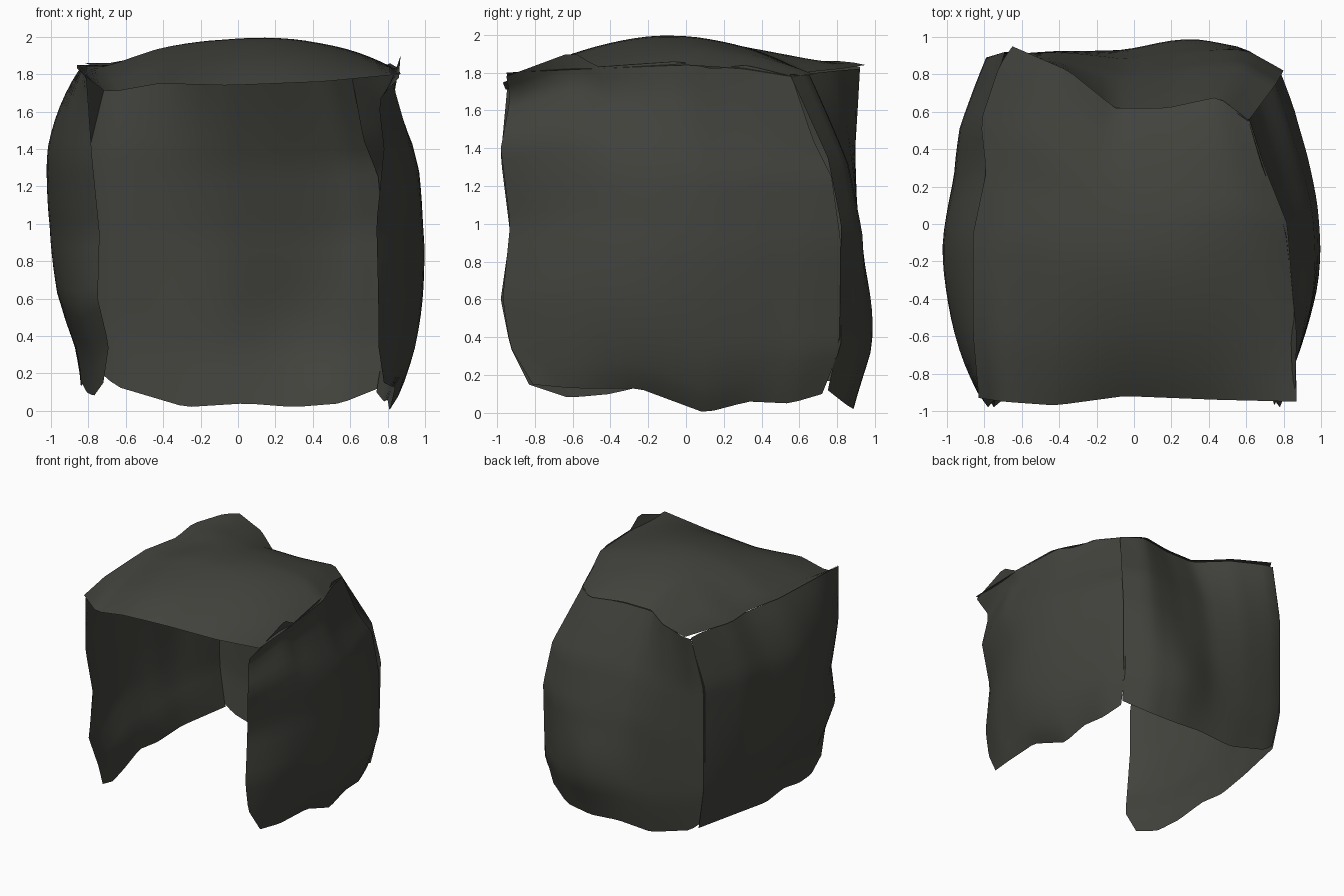
import bpy
import math
from mathutils import Vector

N = 24  # grid divisions per panel side

stone = bpy.data.materials.new("dark_olive_grey")
stone.diffuse_color = (0.055, 0.055, 0.047, 1)


def resample(points):
    """N + 1 evenly spaced points along a polyline."""
    pts = [Vector(p) for p in points]
    lengths = [(b - a).length for a, b in zip(pts, pts[1:])]
    total, out = sum(lengths), []
    for i in range(N + 1):
        d, k = total * i / N, 0
        while k < len(lengths) - 1 and d > lengths[k]:
            d -= lengths[k]
            k += 1
        out.append(pts[k].lerp(pts[k + 1], min(1, d / lengths[k])))
    return out


def swell(t, skew, power):
    """0 at both ends, 1 at the peak; skew below 1 moves the peak to the start."""
    return 1 - abs(2 * t ** skew - 1) ** power


def panel(name, start, end, low, high, bulge, u_shape, v_shape, lump=(0.5, 0.5, 0)):
    """Thin sheet stretched between four ragged edges, swollen outwards.
    low / high run from start to end; start / end run from low to high.
    lump = (u, v, extra share of the bulge)."""
    a, b, c, d = (resample(e) for e in (low, high, start, end))
    push, verts = Vector(bulge), []
    for j in range(N + 1):
        v = j / N
        for i in range(N + 1):
            u = i / N
            p = a[i] * (1 - v) + b[i] * v + c[j] * (1 - u) + d[j] * u
            p -= (a[0] * (1 - u) + a[N] * u) * (1 - v) + (b[0] * (1 - u) + b[N] * u) * v
            near = math.exp(-((u - lump[0]) ** 2 + (v - lump[1]) ** 2) / 0.03)
            verts.append(p + push * (swell(u, *u_shape) * swell(v, *v_shape) + lump[2] * near))
    w = N + 1
    faces = [(j * w + i, j * w + i + 1, (j + 1) * w + i + 1, (j + 1) * w + i)
             for j in range(N) for i in range(N)]
    mesh = bpy.data.meshes.new(name)
    mesh.from_pydata(verts, [], faces)
    # make the normals face the swollen side
    if sum((p.normal for p in mesh.polygons), Vector()).dot(push) < 0:
        mesh.flip_normals()
    mesh.materials.append(stone)
    for p in mesh.polygons:
        p.use_smooth = True
    bpy.context.collection.objects.link(bpy.data.objects.new(name, mesh))


# roof: left and right edges run front to back
panel("roof",
      start=[(-.83, -.93, 1.8), (-.86, -.6, 1.83), (-.86, -.05, 1.85), (-.79, .28, 1.85),
             (-.82, .55, 1.86), (-.72, .85, 1.86), (-.65, .95, 1.84)],
      end=[(.87, -.95, 1.8), (.86, -.5, 1.82), (.82, 0, 1.84), (.7, .3, 1.82), (.62, .55, 1.78)],
      low=[(-.83, -.93, 1.8), (-.7, -.95, 1.7), (-.42, -.97, 1.75), (-.05, -.92, 1.74),
           (.45, -.94, 1.76), (.87, -.95, 1.8)],
      high=[(-.65, .95, 1.84), (-.35, .82, 1.82), (-.1, .62, 1.8), (.17, .62, 1.8),
            (.45, .68, 1.79), (.62, .55, 1.78)],
      bulge=(.02, 0, .185), u_shape=(1.15, 2), v_shape=(.95, 1.8))

# left wall: front and back edges run bottom to top
panel("left_wall",
      start=[(-.72, -.83, .15), (-.69, -.93, .35), (-.75, -.98, .6), (-.74, -.93, .95),
             (-.78, -.98, 1.35), (-.81, -.94, 1.78)],
      end=[(-.73, .87, .17), (-.79, .89, .5), (-.79, .89, .9), (-.79, .89, 1.4), (-.69, .92, 1.83)],
      low=[(-.72, -.83, .15), (-.77, -.62, .08), (-.81, -.4, .1), (-.84, -.15, .16),
           (-.84, .1, .13), (-.82, .4, .16), (-.73, .87, .17)],
      high=[(-.81, -.94, 1.78), (-.84, -.6, 1.82), (-.84, -.05, 1.84), (-.78, .28, 1.84),
            (-.79, .55, 1.85), (-.72, .82, 1.85), (-.69, .92, 1.83)],
      bulge=(-.155, 0, 0), u_shape=(.75, 1.7), v_shape=(1.45, 2.3))

# right wall
panel("right_wall",
      start=[(.78, -.81, .15), (.75, -.93, .35), (.75, -.97, .6), (.74, -.93, 1.0),
             (.78, -.98, 1.4), (.75, -.93, 1.66), (.86, -.95, 1.78)],
      end=[(.74, .72, .1), (.78, .82, .35), (.78, .82, .9), (.75, .77, 1.25),
           (.67, .67, 1.45), (.61, .56, 1.78)],
      low=[(.78, -.81, .15), (.82, -.6, .13), (.84, -.25, .13), (.81, .1, 0),
           (.8, .33, .06), (.78, .55, .05), (.74, .72, .1)],
      high=[(.86, -.95, 1.78), (.87, -.6, 1.91), (.86, -.47, 1.83), (.81, -.04, 1.86),
            (.75, .14, 1.82), (.68, .32, 1.84), (.61, .56, 1.78)],
      bulge=(.16, 0, 0), u_shape=(.88, 1.6), v_shape=(.8, 2))

# back wall: its top edge leans in under the roof
panel("back_wall",
      start=[(-.73, .86, .2), (-.79, .88, .5), (-.8, .88, .9), (-.8, .88, 1.4), (-.69, .92, 1.82)],
      end=[(.75, .75, .12), (.79, .81, .4), (.8, .82, 1.0), (.76, .75, 1.35), (.61, .55, 1.79)],
      low=[(-.73, .86, .2), (-.65, .87, .13), (-.28, .88, .02), (.04, .88, .04),
           (.3, .88, .02), (.55, .85, .04), (.75, .75, .12)],
      high=[(-.69, .92, 1.82), (-.62, .92, 1.82), (-.35, .8, 1.81), (-.1, .61, 1.79),
            (.17, .61, 1.79), (.45, .66, 1.79), (.61, .55, 1.79)],
      bulge=(0, .06, 0), u_shape=(1.1, 2.2), v_shape=(1, 2.2), lump=(.67, .25, .9))
